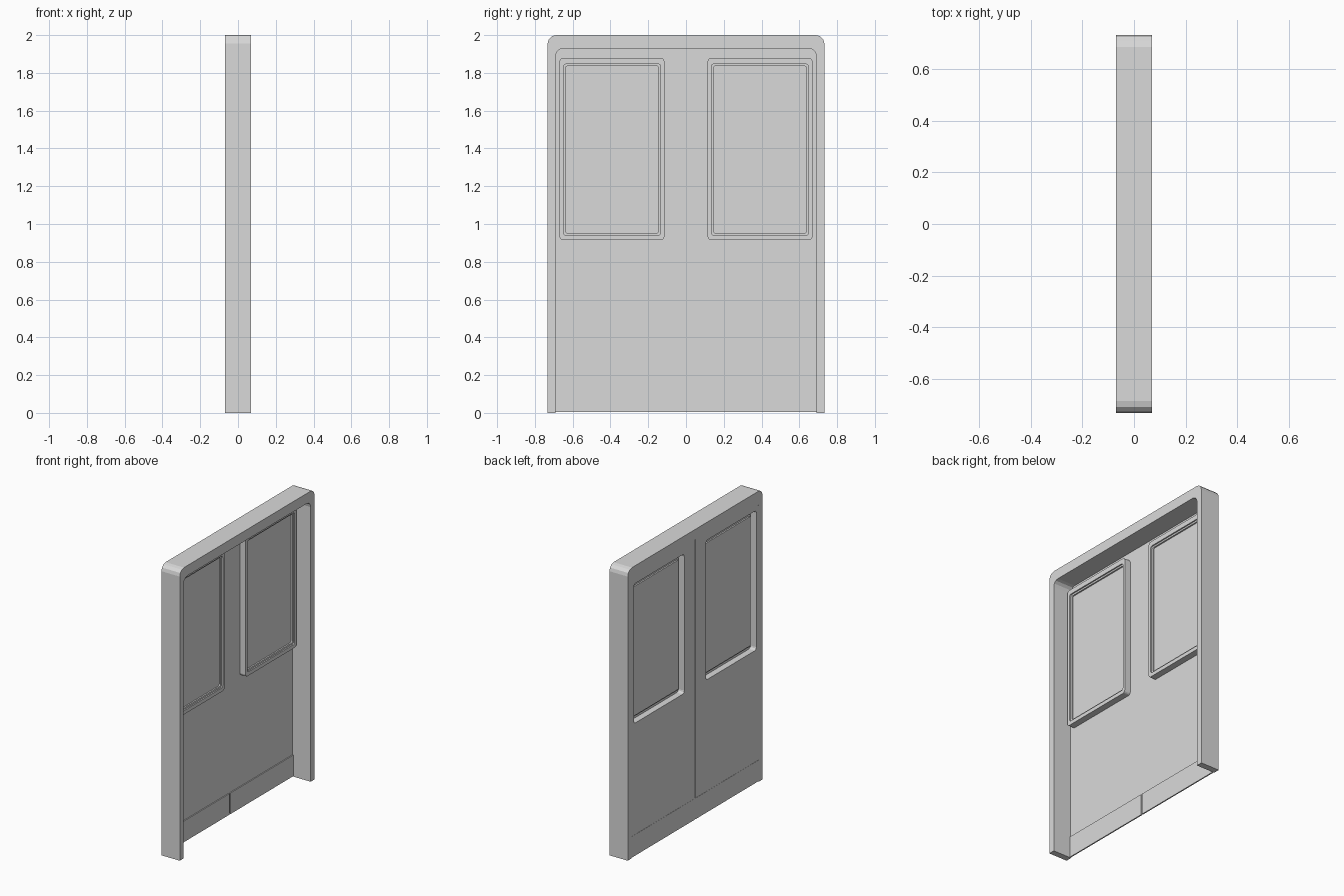
import bpy, bmesh, math

if "Cube" in bpy.data.objects:
    bpy.data.objects.remove(bpy.data.objects["Cube"], do_unlink=True)

grey = bpy.data.materials.new("plain grey")
grey.use_nodes = True
COLOUR = (0.7, 0.7, 0.7, 1)
grey.diffuse_color = COLOUR
grey.node_tree.nodes["Principled BSDF"].inputs["Base Color"].default_value = COLOUR
SEG = 3


def arc(cy, cz, r, start):
    """Quarter circle from a start angle in degrees."""
    return [(cy + r * math.cos(a), cz + r * math.sin(a))
            for a in (math.radians(start + 90 * i / SEG) for i in range(SEG + 1))]


def rounded(y0, y1, z0, z1, r):
    return (arc(y1 - r, z1 - r, r, 0) + arc(y0 + r, z1 - r, r, 90)
            + arc(y0 + r, z0 + r, r, 180) + arc(y1 - r, z0 + r, r, 270))


def arch(half, top, r):
    return ([(half, 0)] + arc(half - r, top - r, r, 0)
            + arc(-half + r, top - r, r, 90) + [(-half, 0)])


def finish(bm, name):
    bmesh.ops.recalc_face_normals(bm, faces=bm.faces)
    mesh = bpy.data.meshes.new(name)
    bm.to_mesh(mesh)
    bm.free()
    mesh.materials.append(grey)
    obj = bpy.data.objects.new(name, mesh)
    bpy.context.collection.objects.link(obj)


def loft(name, loops):
    """Skin a run of closed loops, each (x, outline), and cap both ends."""
    bm = bmesh.new()
    rings = [[bm.verts.new((x, y, z)) for y, z in pts] for x, pts in loops]
    n = len(rings[0])
    for a, b in zip(rings, rings[1:]):
        for i in range(n):
            j = (i + 1) % n
            bm.faces.new((a[i], a[j], b[j], b[i]))
    bm.faces.new(rings[0])
    bm.faces.new(rings[-1])
    finish(bm, name)


# Surround: rounded arch swept through the full depth
bm = bmesh.new()
outer, inner = arch(0.733, 2.0, 0.045), arch(0.69, 1.93, 0.04)
strips = [[bm.verts.new((x, y, z)) for y, z in pts]
          for x, pts in ((-0.07, outer), (0.07, outer), (0.07, inner), (-0.07, inner))]
for k in range(4):
    a, b = strips[k], strips[(k + 1) % 4]
    for i in range(len(a) - 1):
        bm.faces.new((a[i], a[i + 1], b[i + 1], b[i]))
for end in (0, -1):
    bm.faces.new([s[end] for s in strips])
finish(bm, "door_frame")

FRONT, BACK = -0.0665, -0.0695
SHEET = FRONT - BACK
for side, label in ((1, "left"), (-1, "right")):
    def span(a, b, z0, z1, r, grow=0):
        a, b = a - grow, b + grow
        return rounded(min(a * side, b * side), max(a * side, b * side),
                       z0 - grow, z1 + grow, r)

    # Pressed sheet leaf: window box raised in front and hollow behind,
    # with the pane set back in two steps
    edge = span(0.002, 0.692, 0.15, 1.932, 0.002)

    def pressing(grow):
        box = span(0.115, 0.669, 0.914, 1.88, 0.018, -grow)
        rim = span(0.134, 0.648, 0.94, 1.847, 0.014, grow)
        pane = span(0.145, 0.637, 0.952, 1.836, 0.01, grow)
        return [(FRONT, box), (-0.022, box), (-0.022, rim), (-0.031, rim),
                (-0.031, pane), (-0.041, pane)]

    front = pressing(0)
    back = [(x - SHEET, pts) for x, pts in pressing(SHEET)]
    loft(label + "_door_leaf",
         back[::-1] + [(BACK, edge), (FRONT, edge)] + front)

    # Kick plate along the foot of the leaf
    plate = span(0.006, 0.692, 0.004, 0.149, 0.002)
    loft(label + "_kick_plate", [(BACK, plate), (-0.061, plate)])

# Thin sealing strip closing the joint between the leaves
seal = rounded(-0.008, 0.008, 0.006, 1.932, 0.002)
loft("centre_seal", [(BACK + 0.0005, seal), (FRONT - 0.0005, seal)])
